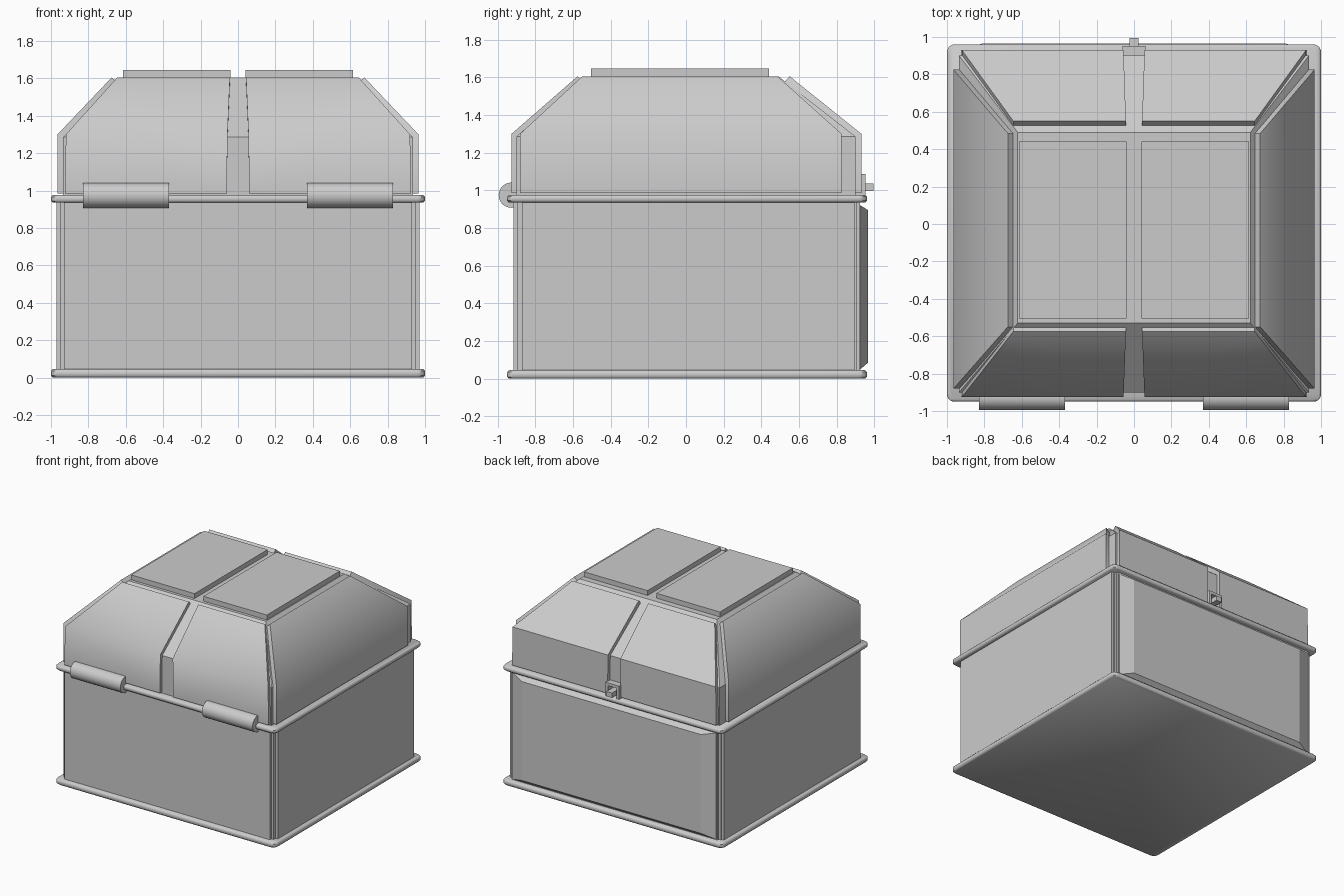
import bpy, bmesh, math

if "Cube" in bpy.data.objects:
    bpy.data.objects.remove(bpy.data.objects["Cube"])


def mesh_object(name, verts, faces, smooth=None):
    me = bpy.data.meshes.new(name)
    me.from_pydata(verts, [], faces)
    bm = bmesh.new()
    bm.from_mesh(me)
    bmesh.ops.recalc_face_normals(bm, faces=bm.faces)
    bm.to_mesh(me)
    bm.free()
    ob = bpy.data.objects.new(name, me)
    bpy.context.collection.objects.link(ob)
    if smooth:
        bpy.ops.object.select_all(action='DESELECT')
        ob.select_set(True)
        bpy.context.view_layer.objects.active = ob
        bpy.ops.object.shade_smooth_by_angle(angle=math.radians(smooth))
    return ob


def loft(name, rings, smooth=None):
    """Skin equal-length closed rings and cap both ends."""
    n = len(rings[0])
    verts = [p for r in rings for p in r]
    faces = [(k * n + i, k * n + (i + 1) % n, (k + 1) * n + (i + 1) % n, (k + 1) * n + i)
             for k in range(len(rings) - 1) for i in range(n)]
    faces += [tuple(range(n)), tuple(range((len(rings) - 1) * n, len(rings) * n))]
    return mesh_object(name, verts, faces, smooth)


def rect(x0, x1, y0, y1, z):
    return [(x0, y0, z), (x1, y0, z), (x1, y1, z), (x0, y1, z)]


def box(name, x0, x1, y0, y1, z0, z1):
    return loft(name, [rect(x0, x1, y0, y1, z0), rect(x0, x1, y0, y1, z1)])


def rounded_ring(inset, z, r=0.04, seg=5):
    pts = []
    x1, y0, y1 = 1 - inset, -0.95 + inset, 0.96 - inset
    for cx, cy, a0 in ((x1 - r, y1 - r, 0), (r - x1, y1 - r, 90),
                       (r - x1, y0 + r, 180), (x1 - r, y0 + r, 270)):
        for i in range(seg + 1):
            a = math.radians(a0 + 90 * i / seg)
            pts.append((cx + r * math.cos(a), cy + r * math.sin(a), z))
    return pts


def rim(name, z0, z1):
    e = 0.01
    return loft(name, [rounded_ring(e, z0), rounded_ring(0, z0 + e),
                       rounded_ring(0, z1 - e), rounded_ring(e, z1)], 50)


def bent_panel(name, axis, sign, profile, spans):
    """Folded plate: profile rows (out, z, inner_out, inner_z), spans (a, b) per row."""
    def pt(o, s, z):
        return (sign * o, s, z) if axis == 'x' else (s, sign * o, z)
    rings = []
    for (o, z, io, iz), (a, b) in zip(profile, spans):
        rings.append([pt(o, a, z), pt(o, b, z), pt(io, b, iz), pt(io, a, iz)])
    return loft(name, rings, 50)


# Box body and its raised wall panels
box("body", -0.95, 0.95, -0.895, 0.905, 0.02, 0.95)
rim("bottom_rim", 0.0, 0.045)
rim("upper_rim", 0.935, 0.976)
box("front_wall_panel", -0.93, 0.93, -0.915, -0.85, 0.03, 0.95)
box("back_wall_panel", -0.93, 0.93, 0.85, 0.922, 0.03, 0.95)
for s, side in ((-1, "left"), (1, "right")):
    x0, x1 = sorted((s * 0.9, s * 0.97))
    box(side + "_wall_panel", x0, x1, -0.87, 0.895, 0.03, 0.95)

# Raised back plate with chamfered border
plate = []
for x, z0, z1, y in ((0.92, 0.05, 0.92, 0.90), (0.92, 0.05, 0.92, 0.925), (0.81, 0.085, 0.895, 0.966)):
    plate.append([(-x, y, z0), (x, y, z0), (x, y, z1), (-x, y, z1)])
loft("back_plate", plate)

# Lid core with hipped top
loft("lid_core", [rect(-0.935, 0.935, -0.9, 0.9, 0.97),
                  rect(-0.935, 0.935, -0.9, 0.9, 1.285),
                  rect(-0.622, 0.622, -0.53, 0.49, 1.605)])

# Folded lid panels: one on each side, two at front and back
side_prof = [(0.965, 0.985, 0.92, 0.985), (0.965, 1.3, 0.92, 1.28), (0.675, 1.605, 0.643, 1.575)]
front_prof = [(0.925, 0.985, 0.885, 0.985), (0.925, 1.3, 0.885, 1.275), (0.575, 1.605, 0.545, 1.575)]
back_prof = [(0.93, 0.985, 0.885, 0.985), (0.93, 1.3, 0.885, 1.27), (0.55, 1.605, 0.515, 1.565)]
for s, side in ((-1, "left"), (1, "right")):
    bent_panel(side + "_lid_panel", 'x', s, side_prof,
               [(-0.88, 0.825), (-0.88, 0.825), (-0.55, 0.485)])
    spans = [(s * 0.06, s * 0.925), (s * 0.056, s * 0.92), (s * 0.043, s * 0.645)]
    bent_panel(side + "_front_lid_panel", 'y', -1, front_prof, spans)
    bent_panel(side + "_back_lid_panel", 'y', 1, back_prof, spans)
    # Flat panel on top of the lid
    x0, x1 = sorted((s * 0.04, s * 0.615))
    box(side + "_top_panel", x0, x1, -0.505, 0.44, 1.59, 1.645)
    # Hinge barrel
    rings = []
    for x in (s * 0.37, s * 0.828):
        rings.append([(x, -0.927 + 0.067 * math.cos(math.tau * i / 24),
                       0.974 + 0.067 * math.sin(math.tau * i / 24)) for i in range(24)])
    loft(side + "_hinge", rings, 40)

# Latch: square frame with a protruding pin
for s, side in ((-1, "left"), (1, "right")):
    x0, x1 = sorted((s * 0.038, s * 0.062))
    box(side + "_latch_post", x0, x1, 0.89, 0.953, 0.975, 1.085)
box("latch_top_bar", -0.062, 0.062, 0.89, 0.953, 1.062, 1.085)
box("latch_pin", -0.025, 0.025, 0.89, 0.994, 0.995, 1.035)
